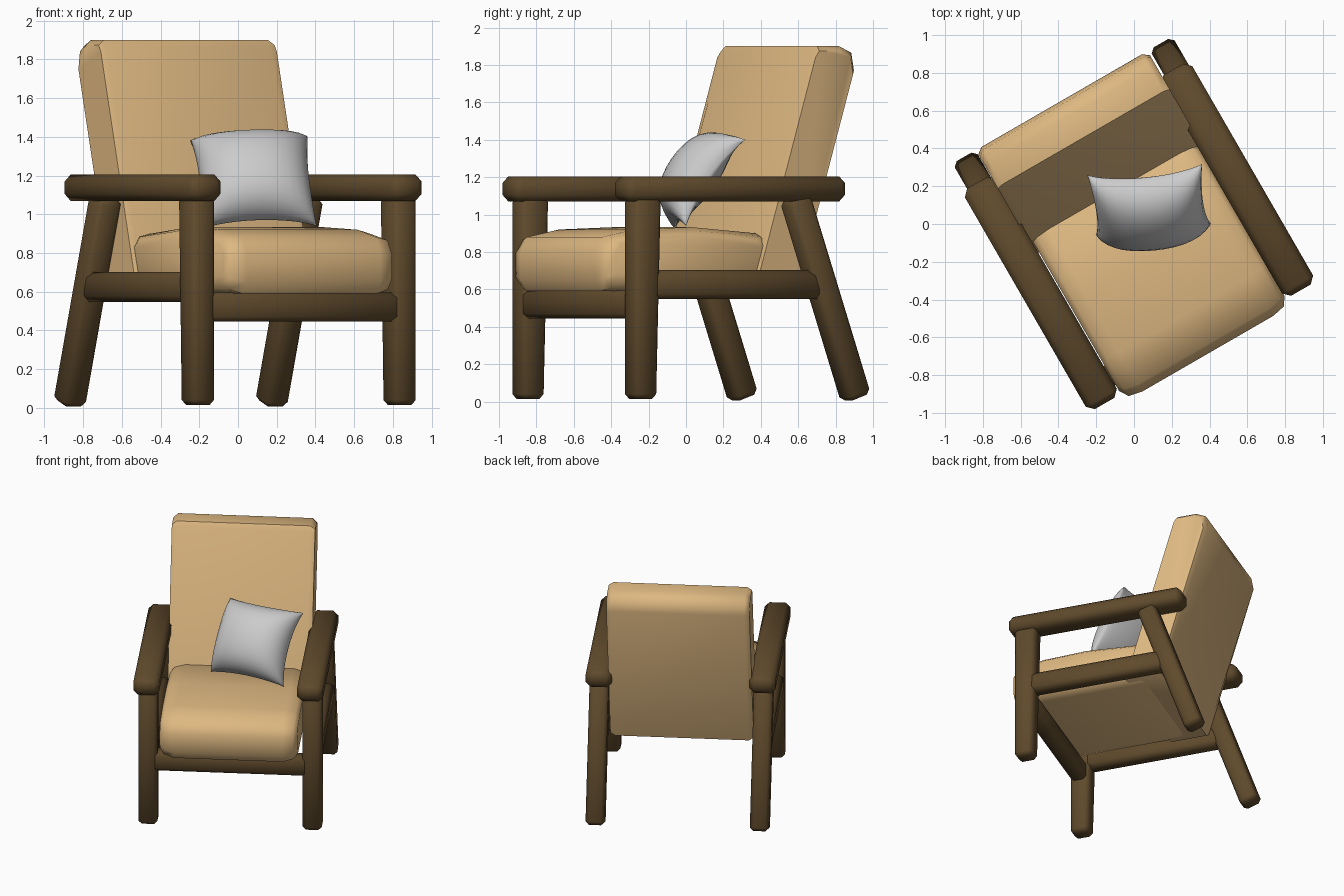
import bpy, bmesh, math
from mathutils import Vector, Matrix

if "Cube" in bpy.data.objects:
    bpy.data.objects.remove(bpy.data.objects["Cube"])

TURN = math.radians(30)          # whole chair is turned about z


def material(name, rgb):
    m = bpy.data.materials.new(name)
    m.diffuse_color = (*rgb, 1)
    m.use_nodes = True
    m.node_tree.nodes["Principled BSDF"].inputs["Base Color"].default_value = m.diffuse_color
    return m


WOOD = material("dark_wood", (0.114, 0.068, 0.025))
FABRIC = material("tan_fabric", (0.73, 0.48, 0.22))


def finish(name, bm, mat=None, bevel=0, segments=1, turn=TURN, angle=50):
    bmesh.ops.recalc_face_normals(bm, faces=bm.faces)
    me = bpy.data.meshes.new(name)
    bm.to_mesh(me)
    bm.free()
    ob = bpy.data.objects.new(name, me)
    bpy.context.collection.objects.link(ob)
    ob.rotation_euler.z = turn
    if mat:
        me.materials.append(mat)
    if bevel:
        mod = ob.modifiers.new("bevel", 'BEVEL')
        mod.width, mod.segments = bevel, segments
    bpy.ops.object.select_all(action='DESELECT')
    ob.select_set(True)
    bpy.context.view_layer.objects.active = ob
    if bevel:
        bpy.ops.object.modifier_apply(modifier="bevel")
    bpy.ops.object.shade_smooth_by_angle(angle=math.radians(angle))
    return ob


def beam(name, p0, p1, w, d, bevel=0.025, flare=0):
    """Bevelled bar from p0 to p1; flare widens the far end backwards."""
    p0, p1 = Vector(p0), Vector(p1)
    axis = p1 - p0
    z = axis.normalized()
    x = Vector((1, 0, 0)) if abs(z.x) < 0.9 else Vector((0, 1, 0))
    y = z.cross(x)
    bm = bmesh.new()
    bmesh.ops.create_cube(bm, size=1)
    for v in bm.verts:
        c = v.co.copy()
        v.co = p0 + x * c.x * w + y * c.y * d + axis * (c.z + 0.5)
        if c.z > 0 and c.y > 0:
            v.co += y * flare
    finish(name, bm, WOOD, bevel)


def cushion(name, profile, sections, cx=-0.005):
    """Loft a side profile (y, z) across x; sections are (x, scale)."""
    cy = (min(p[0] for p in profile) + max(p[0] for p in profile)) / 2
    cz = (min(p[1] for p in profile) + max(p[1] for p in profile)) / 2
    bm = bmesh.new()
    rings = [[bm.verts.new((cx + x, cy + (p[0] - cy) * sy, cz + (p[1] - cz) * sz))
              for p in profile] for x, sy, sz in sections]
    n = len(profile)
    for a, b in zip(rings, rings[1:]):
        for i in range(n):
            bm.faces.new((a[i], a[(i + 1) % n], b[(i + 1) % n], b[i]))
    bm.faces.new(rings[0])
    bm.faces.new(rings[-1])
    finish(name, bm, FABRIC)


# Frame: legs, arms and side rails on both sides
for side, s in (("left", -1), ("right", 1)):
    x = s * 0.602
    beam(f"{side}_front_leg", (x, -0.628, 0.015), (x, -0.628, 1.09), 0.14, 0.14, flare=0.028)
    beam(f"{side}_back_leg", (x, 0.70, 0.022), (x, 0.325, 1.09), 0.14, 0.14)
    ax = s * 0.6 - 0.01
    beam(f"{side}_arm", (ax, -0.745, 1.137), (ax, 0.605, 1.137), 0.19, 0.135, 0.035)
    beam(f"{side}_side_rail", (x, -0.60, 0.625), (x, 0.47, 0.625), 0.125, 0.155, 0.03)

# Front rail
beam("front_rail", (-0.6, -0.63, 0.52), (0.6, -0.63, 0.52), 0.12, 0.15)

# Seat cushion, crowned with a rounded front
cushion("seat",
        [(-0.75, 0.59), (-0.79, 0.65), (-0.79, 0.80), (-0.745, 0.88), (-0.55, 0.92),
         (-0.2, 0.933), (0.2, 0.90), (0.26, 0.85), (0.26, 0.62), (0.22, 0.59)],
        [(-0.505, 0.88, 0.72), (-0.475, 0.97, 0.88), (-0.40, 1, 1),
         (0.40, 1, 1), (0.475, 0.97, 0.88), (0.505, 0.88, 0.72)])

# Leaning back cushion
cushion("backrest",
        [(0.11, 0.60), (0.505, 1.865), (0.53, 1.9), (0.665, 1.9),
         (0.74, 1.865), (0.757, 1.77), (0.39, 0.60)],
        [(-0.525, 0.92, 0.96), (-0.49, 1, 1), (0.49, 1, 1), (0.525, 0.92, 0.96)])

# Throw pillow: domed front, nearly flat back, pinched edges
U = Vector((0.61, 0.06, 0.02)).normalized()
N = U.cross(Vector((-0.07, 0.30, 0.44))).normalized()
V = N.cross(U)
bm = bmesh.new()
for depth in (0.25, -0.025):
    g = bmesh.ops.create_grid(bm, x_segments=16, y_segments=16, size=1)
    for v in g["verts"]:
        a, b = (math.sin(c * math.pi / 2) for c in v.co.xy)
        dome = (max(0, 1 - a * a) * max(0, 1 - b * b)) ** 0.45
        px = 0.305 * a * (1 - 0.07 * (1 - b * b))
        py = 0.28 * b * (1 - 0.07 * (1 - a * a))
        edge = 0.05 * (2 - a * a - b * b)      # rim curls forward between corners
        v.co = U * px + V * py + N * (depth * dome + edge * (1 - dome))
bmesh.ops.remove_doubles(bm, verts=bm.verts, dist=0.0005)
bmesh.ops.translate(bm, verts=bm.verts, vec=(0.08, 0.13, 1.16))
finish("pillow", bm, turn=0, angle=80)
